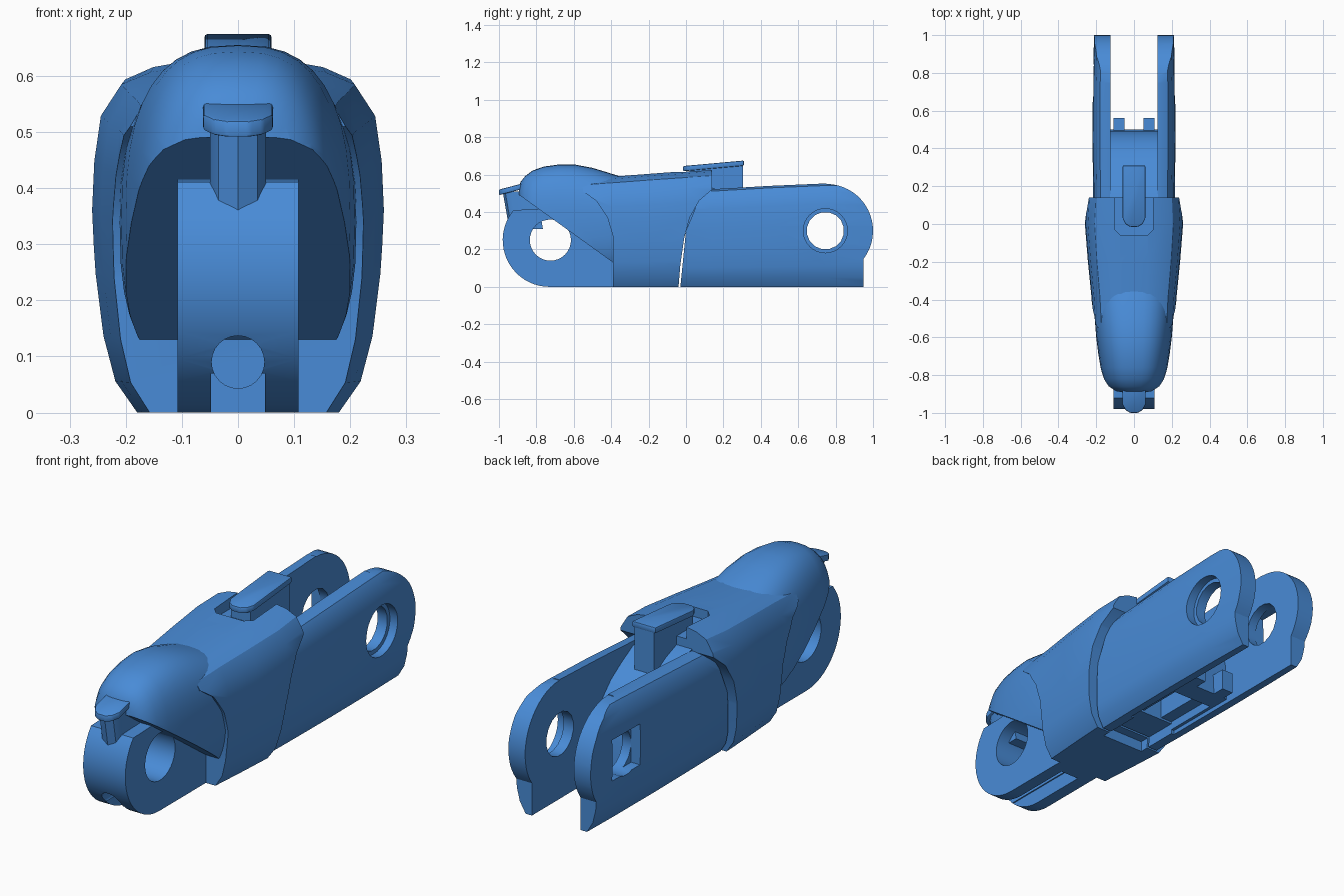
import bpy, bmesh, math
from mathutils import Vector

if "Cube" in bpy.data.objects:
    bpy.data.objects.remove(bpy.data.objects["Cube"])

blue = bpy.data.materials.new("blue plastic")
blue.diffuse_color = (0.066, 0.26, 0.68, 1)
blue.use_nodes = True
blue.node_tree.nodes["Principled BSDF"].inputs["Base Color"].default_value = blue.diffuse_color


def make(name, bm):
    bmesh.ops.recalc_face_normals(bm, faces=bm.faces)
    me = bpy.data.meshes.new(name)
    bm.to_mesh(me)
    bm.free()
    ob = bpy.data.objects.new(name, me)
    bpy.context.collection.objects.link(ob)
    me.materials.append(blue)
    return ob


def extrude(name, pts, vec, bevel=0):
    """Solid from a flat outline pushed along a vector."""
    bm = bmesh.new()
    f = bm.faces.new([bm.verts.new(p) for p in pts])
    r = bmesh.ops.extrude_face_region(bm, geom=[f], use_keep_orig=True)
    bmesh.ops.translate(bm, vec=vec, verts=[v for v in r["geom"] if isinstance(v, bmesh.types.BMVert)])
    if bevel:
        bmesh.ops.bevel(bm, geom=bm.edges[:], offset=bevel, segments=2, profile=0.5, affect='EDGES')
    return make(name, bm)


def prism(name, yz, x0, x1, bevel=0):
    return extrude(name, [(x0, y, z) for y, z in yz], (x1 - x0, 0, 0), bevel)


def box(name, x0, x1, y0, y1, z0, z1):
    return prism(name, [(y0, z0), (y1, z0), (y1, z1), (y0, z1)], x0, x1)


def arc(cy, cz, r, a0, a1, n):
    return [(cy + r * math.cos(math.radians(a0 + (a1 - a0) * i / n)),
             cz + r * math.sin(math.radians(a0 + (a1 - a0) * i / n))) for i in range(n + 1)]


def loft(name, rings):
    bm = bmesh.new()
    vs = [[bm.verts.new(p) for p in ring] for ring in rings]
    n = len(vs[0])
    for a, b in zip(vs, vs[1:]):
        for i in range(n):
            bm.faces.new((a[i], a[(i + 1) % n], b[(i + 1) % n], b[i]))
    bm.faces.new(vs[0])
    bm.faces.new(vs[-1])
    return make(name, bm)


def hull(name, half, rows):
    """Mirrored half section scaled to each (y, half width, top) row."""
    full = half + [(-x, z) for x, z in reversed(half)]
    return loft(name, [[(x * w, y, z * t) for x, z in full] for y, w, t in rows])


def boolean(ob, tool, op='DIFFERENCE'):
    m = ob.modifiers.new("cut", 'BOOLEAN')
    m.operation, m.object, m.solver = op, tool, 'EXACT'
    bpy.context.view_layer.update()
    me = bpy.data.meshes.new_from_object(ob.evaluated_get(bpy.context.evaluated_depsgraph_get()))
    ob.modifiers.clear()
    ob.data = me
    bpy.data.objects.remove(tool)


# Main shell, with curved front and rear edges
body = hull("body_shell",
            [(.70, 0), (.85, .09), (.93, .22), (.98, .4), (1, .58), (.985, .72),
             (.94, .85), (.80, .94), (.6, .975), (.3, .995)],
            [(-.6, .212, .575), (-.39, .225, .592), (-.2, .244, .607), (0, .26, .622), (.16, .25, .633)])
boolean(body, prism("trim", [(-.39, -.1), (-.05, -.1), (-.04, 0), (-.03, .12), (-.01, .26), (.02, .37),
                             (.07, .46), (.14, .52), (.14, .8), (-.58, .8), (-.55, .51), (-.48, .46),
                             (-.42, .37), (-.39, .27)], -.5, .5), 'INTERSECT')
# Rounded pocket around the top latch
boolean(body, extrude("pocket", [(-.1, .3, .57), (-.1, -.03, .57), (-.07, -.06, .57),
                                 (.07, -.06, .57), (.1, -.03, .57), (.1, .3, .57)], (0, 0, .3)))
boolean(body, box("under_recess", -.11, .11, -.08, .5, -.1, .05))

# Domed knuckle pad with a slanted underside
rings = []
for y, w, t in [(-.893, .07, .53), (-.885, .11, .56), (-.86, .143, .592), (-.82, .163, .622), (-.76, .178, .643),
                (-.68, .19, .654), (-.6, .2, .655), (-.5, .208, .636), (-.43, .211, .615),
                (-.36, .211, .593), (-.3, .205, .57)]:
    ring = []
    for i in range(40):
        a = math.tau * i / 40
        c, s = math.cos(a), math.sin(a)
        ring.append((w * math.copysign(abs(c) ** .75, c), y,
                     .34 + (t - .34 if s > 0 else .3) * math.copysign(abs(s) ** .75, s)))
    rings.append(ring)
pad = loft("knuckle_pad", rings)
boolean(pad, prism("slant", [(-1, .49), (-.89, .49), (-.39, .13), (-.2, .13), (-.2, .9), (-1, .9)],
                   -.5, .5), 'INTERSECT')

# Front hinge lug with pin hole and tendon groove
lug = prism("hinge_lug", arc(-.73, .25, .25, 270, 140, 20)
            + [(-.8, .415), (-.6, .42), (-.3, .3), (-.3, 0)], -.108, .108)
boolean(lug, prism("pin_hole", arc(-.725, .25, .11, 0, 348.75, 31), -.3, .3))
boolean(lug, box("groove", -.048, .048, -1.1, -.45, -.1, .07))
boolean(lug, extrude("tendon_hole", [(x, -1.1, z) for x, z in arc(0, .09, .047, 0, 345, 23)], (0, .75, 0)))

# Front hook: round-fronted stem with a wider cap
stem = [(-.05, -.8), (-.05, -.94), (-.035, -.967), (0, -.98), (.035, -.967), (.05, -.94), (.05, -.8)]
hook = extrude("hook_stem", [(x, y, .51) for x, y in stem], (0, .035, -.2))
cap = [(-.062, -.84), (-.062, -.955), (-.045, -.985), (-.02, -1), (.02, -1), (.045, -.985),
       (.062, -.955), (.062, -.84)]
extrude("hook_cap", [(x, y, .49 + .26 * (y + 1)) for x, y in cap], (0, 0, .03), .006)

# Rear fork: two cheeks with rounded ends and a stepped foot
fork = hull("rear_fork",
            [(.74, 0), (.88, .09), (.95, .2), (.99, .4), (1, .6), (.98, .8), (.92, .92), (.82, .98), (.68, 1)],
            [(-.1, .21, .515), (.14, .216, .522), (.45, .22, .54), (.75, .218, .553), (1.05, .21, .556)])
boolean(fork, prism("outline", [(-.04, -.1), (.95, -.1), (.95, .15)]
                    + arc(.75, .3, .25, -36.9, 90, 18) + [(.75, .7), (.05, .7), (.05, .42), (0, .3)],
                    -.5, .5), 'INTERSECT')
boolean(fork, box("gap", -.125, .125, .13, 1.2, -.1, .8))
boolean(fork, box("under_recess", -.11, .11, -.08, .3, -.1, .05))
boolean(fork, prism("axle_hole", arc(.745, .3, .1, 11.25, 348.75, 15), -.5, .5))
boolean(fork, prism("screw_recess", arc(.745, .3, .118, 0, 348.75, 31), .175, .5))
boolean(fork, box("nut_recess", -.5, -.17, .645, .845, .21, .4))

# Rounded block between the cheeks, with a grooved underside
block = prism("inner_block", [(0, .02), (.5, .02), (.49, .2), (.47, .28), (.43, .35), (.37, .41), (.3, .455),
                              (.22, .5), (.14, .53), (0, .55)], -.128, .128)
boolean(block, box("under_recess", -.11, .11, -.2, .4, -.1, .06))
boolean(block, box("slot", -.05, .05, .05, .36, -.1, .15))
for s in (-1, 1):
    box("stop_tab", min(s * .05, s * .108), max(s * .05, s * .108), .4, .56, .02, .12)

# Top latch: sloped cap on a post
prism("latch_post", [(.02, .4), (.305, .4), (.305, .655), (.02, .63)], -.05, .05)
plan = [(-.06, .31), (-.06, .03), (-.045, 0), (-.02, -.015), (.02, -.015), (.045, 0), (.06, .03), (.06, .31)]
extrude("latch_cap", [(x, y, .618 + .09 * (y + .015)) for x, y in plan], (0, 0, .028), .006)

# Smooth curved surfaces, keep hard edges
bpy.ops.object.select_all(action='SELECT')
bpy.context.view_layer.objects.active = body
bpy.ops.object.shade_smooth_by_angle(angle=math.radians(32))
